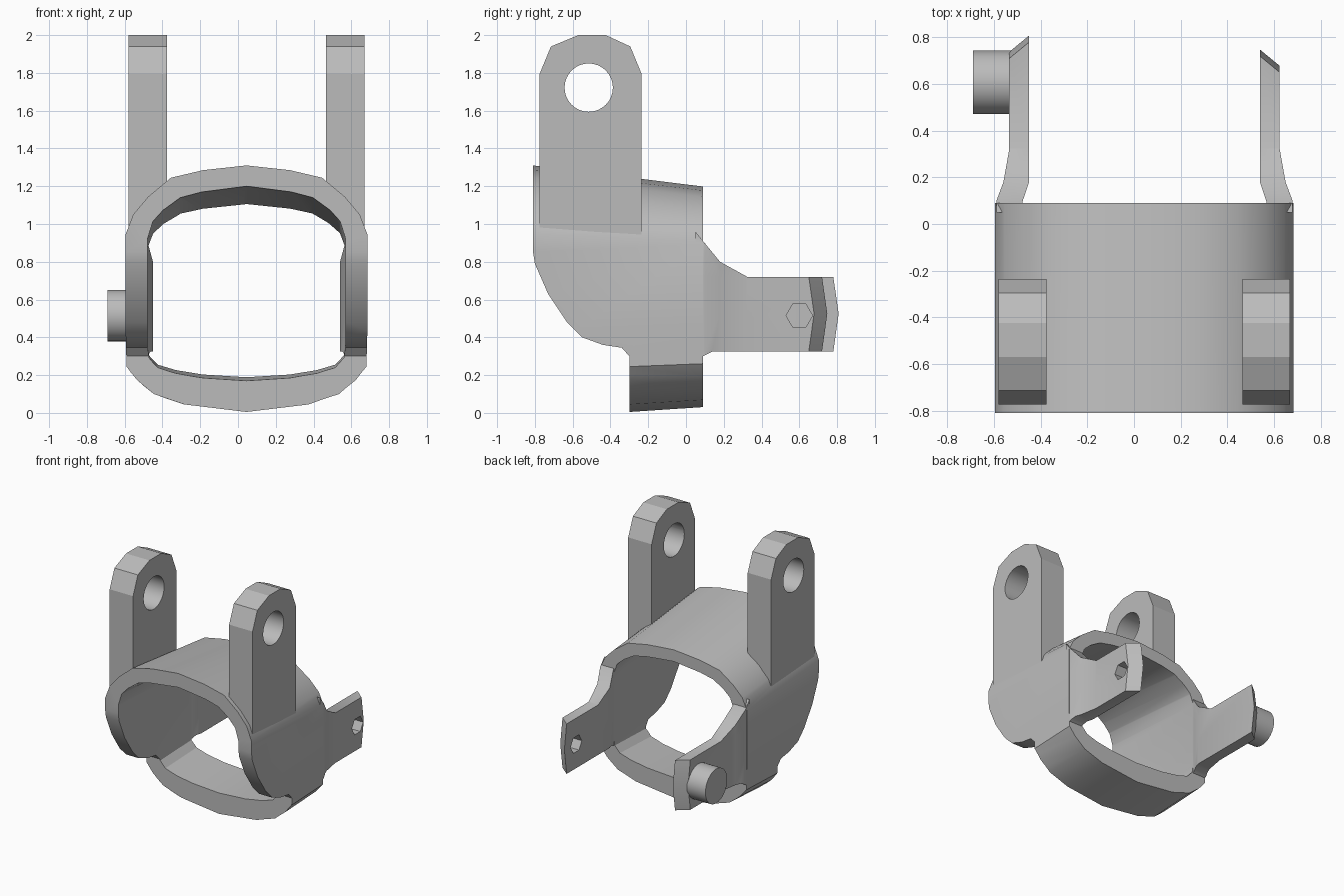
import bpy, bmesh, math
from mathutils import Vector

if "Cube" in bpy.data.objects:
    bpy.data.objects.remove(bpy.data.objects["Cube"], do_unlink=True)

CX = 0.045  # symmetry plane of the clamp

grey = bpy.data.materials.new("plain_grey")
grey.use_nodes = True
grey.diffuse_color = (0.5, 0.5, 0.5, 1)
grey.node_tree.nodes["Principled BSDF"].inputs["Base Color"].default_value = (0.5, 0.5, 0.5, 1)


def loft(name, loops):
    """Closed solid through a list of matching point loops."""
    bm = bmesh.new()
    rows = [[bm.verts.new(p) for p in loop] for loop in loops]
    n = len(rows[0])
    for a, b in zip(rows, rows[1:]):
        for i in range(n):
            j = (i + 1) % n
            bm.faces.new((a[i], a[j], b[j], b[i]))
    bm.faces.new(rows[0])
    bm.faces.new(rows[-1])
    bmesh.ops.recalc_face_normals(bm, faces=bm.faces)
    mesh = bpy.data.meshes.new(name)
    bm.to_mesh(mesh)
    bm.free()
    ob = bpy.data.objects.new(name, mesh)
    bpy.context.collection.objects.link(ob)
    mesh.materials.append(grey)
    return ob


def prism_x(name, outline, x0, x1):
    return loft(name, [[(x, y, z) for y, z in outline] for x in (x0, x1)])


def disc(y, z, r, n):
    return [(y + r * math.cos(2 * math.pi * i / n), z + r * math.sin(2 * math.pi * i / n))
            for i in range(n)]


def activate(ob):
    bpy.ops.object.select_all(action='DESELECT')
    ob.select_set(True)
    bpy.context.view_layer.objects.active = ob


def combine(ob, other, operation):
    mod = ob.modifiers.new(operation.lower(), 'BOOLEAN')
    mod.operation, mod.object, mod.solver = operation, other, 'EXACT'
    activate(ob)
    bpy.ops.object.modifier_apply(modifier=mod.name)
    bpy.data.objects.remove(other, do_unlink=True)


def smooth(ob, angle=30):
    activate(ob)
    bpy.ops.object.shade_smooth_by_angle(angle=math.radians(angle))


def section(half, y):
    """Mirror a half profile and slope its top and bottom along y."""
    t = (y + 0.81) / 0.9
    full = half + [(-x, z) for x, z in half[-2:0:-1]]
    pts = []
    for x, z in full:
        if z > 0.6:
            dz = -0.11 * t * (z - 0.6) / 0.7
        else:
            dz = 0.06 * (t - 0.567) * (0.6 - z) / 0.6
        pts.append((CX + x, y, z + dz))
    return pts


# Band: outer skin minus inner skin, trimmed by the side outline
outer = [(0, 1.31), (.23, 1.285), (.4, 1.245), (.52, 1.145), (.6, 1.05), (.64, .945),
         (.64, .44), (.635, .245), (.58, .175), (.49, .1), (.33, .045), (0, .005)]
inner = [(0, 1.2), (.235, 1.17), (.35, 1.14), (.44, 1.075), (.495, 1.015), (.525, .92),
         (.525, .36), (.515, .29), (.47, .24), (.375, .21), (.23, .185), (0, .17)]
band = loft("clamp_band", [section(outer, y) for y in (-.81, .09)])
combine(band, loft("bore", [section(inner, y) for y in (-.9, .2)]), 'DIFFERENCE')
side = [(-1, 1.5), (.3, 1.5), (.3, -.2), (-.3, -.2), (-.3, .3), (-.34, .345), (-.44, .36),
        (-.55, .4), (-.63, .48), (-.73, .63), (-.8, .79), (-.812, .865), (-1, .9)]
combine(band, prism_x("side_trim", side, -1, 1), 'INTERSECT')

# Rear ears: necked plates with bevelled, pointed ends
ear_side = [(0, 1.02), (.09, .91), (.18, .8), (.325, .72), (1, .72),
            (1, .325), (.14, .325), (.09, .3), (0, .3)]
for s, extra in ((1, 0), (-1, .06)):
    rows = []
    for z, tip in ((.2, 0), (.325, 0), (.525, .028), (.72, 0), (1.05, 0)):
        end = extra + tip
        plan = [(.635, .05), (.635, .1), (.605, .18), (.58, .32), (.58, .65 + end),
                (.495, .72 + end), (.495, .18), (.522, .1), (.53, .05)]
        rows.append([(CX + s * x, y, z) for x, y in plan])
    ear = loft("ear", rows)
    combine(ear, prism_x("ear_trim", ear_side, -1, 1), 'INTERSECT')
    if s > 0:
        combine(ear, prism_x("hex_hole", disc(.6, .515, .07, 6), .3, .9), 'DIFFERENCE')
    combine(band, ear, 'UNION')
smooth(band)

# Upright lugs with a round pivot hole
for s, name in ((1, "left_lug"), (-1, "right_lug")):
    loops = []
    for x, base in ((.42, 1.13), (.625, .93)):
        shape = [(-.775, base), (-.775, 1.795), (-.715, 1.94), (-.57, 2), (-.425, 2),
                 (-.295, 1.94), (-.235, 1.795), (-.235, base - .03)]
        loops.append([(CX + s * x, y, z) for y, z in shape])
    lug = loft(name, loops)
    combine(lug, prism_x("pivot_hole", disc(-.515, 1.722, .128, 32), -1, 1), 'DIFFERENCE')
    smooth(lug, 20)

# Round bolt head on the right ear
bolt = prism_x("bolt_head", disc(.607, .515, .136, 32), -.69, -.52)
smooth(bolt)
